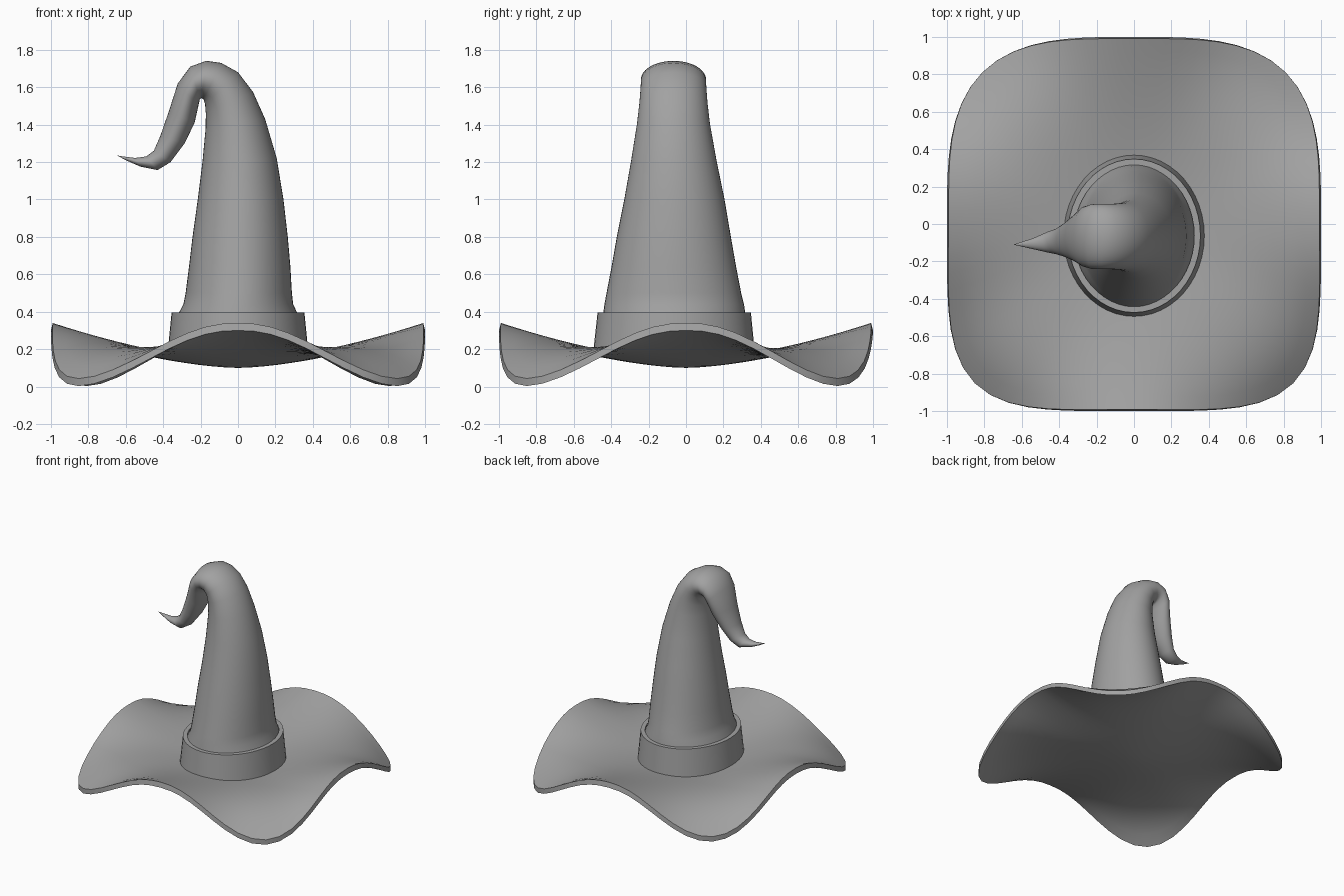
import bpy, bmesh
from math import sin, cos, pi, atan2, hypot

if "Cube" in bpy.data.objects:
    bpy.data.objects.remove(bpy.data.objects["Cube"])

N = 48
BAND_Y = -0.063

felt = bpy.data.materials.new("dark_felt")
felt.diffuse_color = (0.36, 0.36, 0.36, 1)
felt.use_nodes = True
felt.node_tree.nodes["Principled BSDF"].inputs["Base Color"].default_value = felt.diffuse_color


def loft(name, rings, cap_start=False, angle=0.6):
    """Skin a list of equal-length rings; a single-point ring makes a fan."""
    bm = bmesh.new()
    loops = [[bm.verts.new(p) for p in ring] for ring in rings]
    for a, b in zip(loops, loops[1:]):
        n = max(len(a), len(b))
        for i in range(n):
            j = (i + 1) % n
            if len(a) == 1:
                bm.faces.new((a[0], b[i], b[j]))
            elif len(b) == 1:
                bm.faces.new((a[i], a[j], b[0]))
            else:
                bm.faces.new((a[i], a[j], b[j], b[i]))
    if cap_start:
        bm.faces.new(loops[0])
    bmesh.ops.recalc_face_normals(bm, faces=bm.faces)
    mesh = bpy.data.meshes.new(name)
    bm.to_mesh(mesh)
    bm.free()
    mesh.materials.append(felt)
    obj = bpy.data.objects.new(name, mesh)
    bpy.context.collection.objects.link(obj)
    bpy.context.view_layer.objects.active = obj
    obj.select_set(True)
    bpy.ops.object.shade_smooth_by_angle(angle=angle)
    obj.select_set(False)
    return obj


def outline(a):
    """Radius of the rounded-square brim at angle a (front corners fuller)."""
    n = 3.3 if sin(a) > 0 else 4.3
    return (abs(cos(a)) ** n + abs(sin(a)) ** n) ** (-1 / n)


def brim_z(x, y):
    """Underside of the brim: a shallow bowl whose corners droop."""
    a = atan2(y, x)
    r = hypot(x, y)
    t = r / outline(a)
    corner = (0.5 - 0.5 * cos(4 * a)) ** 1.15
    bowl = 0.10 + 0.20 * r ** 1.6
    edge = 0.10 + 0.20 * outline(a) ** 1.6
    return bowl - (edge - 0.003) * corner * t ** 4


# Wavy brim: underside and upper side joined at the rim
def brim_ring(t, lift, shrink=0.0):
    ring = []
    for i in range(72):
        a = 2 * pi * i / 72
        r = t * outline(a)
        x, y = r * cos(a), r * sin(a)
        s = 1 - shrink * (0.5 + 0.5 * cos(4 * a))
        ring.append((x * s, y * s, brim_z(x, y) + lift))
    return ring


steps = [i / 14 for i in range(1, 15)]
under = [brim_ring(t, 0) for t in steps]
upper = [brim_ring(t, 0.04, 0.01 * t) for t in reversed(steps)]
loft("brim", [[(0, 0, 0.10)]] + under + upper + [[(0, 0, 0.14)]])


# Hat band: oval collar whose lower edge follows the brim
def band_ring(r, z=None):
    ring = []
    for i in range(N):
        a = 2 * pi * i / N
        x, y = r * cos(a), BAND_Y + (r + 0.055) * sin(a)
        ring.append((x, y, brim_z(x, y) + 0.02 if z is None else z))
    return ring


loft("hat_band", [band_ring(0.378), band_ring(0.355, 0.395),
                  band_ring(0.322, 0.395), band_ring(0.322, 0.36)])

# Bent crown: inner x, z, outer x, z, centre y, half depth in y
sections = [
    (-.325, .36, .325, .36, -.063, .385),
    (-.318, .39, .318, .39, -.063, .380),
    (-.292, .44, .295, .44, -.063, .373),
    (-.280, .50, .288, .50, -.065, .360),
    (-.262, .64, .280, .64, -.065, .333),
    (-.243, .80, .266, .80, -.065, .305),
    (-.215, 1.0, .243, 1.0, -.062, .268),
    (-.190, 1.20, .207, 1.22, -.065, .228),
    (-.173, 1.38, .145, 1.43, -.067, .195),
    (-.172, 1.46, .080, 1.575, -.067, .182),
    (-.176, 1.51, .000, 1.68, -.067, .176),
    (-.184, 1.535, -.090, 1.73, -.067, .174),
    (-.195, 1.542, -.170, 1.741, -.067, .174),
    (-.204, 1.535, -.255, 1.71, -.067, .172),
    (-.212, 1.50, -.322, 1.62, -.068, .160),
    (-.232, 1.41, -.370, 1.47, -.075, .128),
    (-.285, 1.30, -.415, 1.34, -.085, .095),
    (-.360, 1.20, -.450, 1.26, -.093, .070),
    (-.430, 1.157, -.490, 1.23, -.097, .055),
    (-.520, 1.175, -.550, 1.222, -.105, .030),
    (-.600, 1.21, -.605, 1.229, -.108, .012),
]
rings = []
for lx, lz, rx, rz, cy, ry in sections:
    ring = []
    for i in range(N):
        a = 2 * pi * i / N
        u = 0.5 + 0.5 * cos(a)
        ring.append((lx + (rx - lx) * u, cy + ry * sin(a), lz + (rz - lz) * u))
    rings.append(ring)
rings.append([(-.645, -.11, 1.235)])
loft("crown", rings, cap_start=True, angle=1.2)
